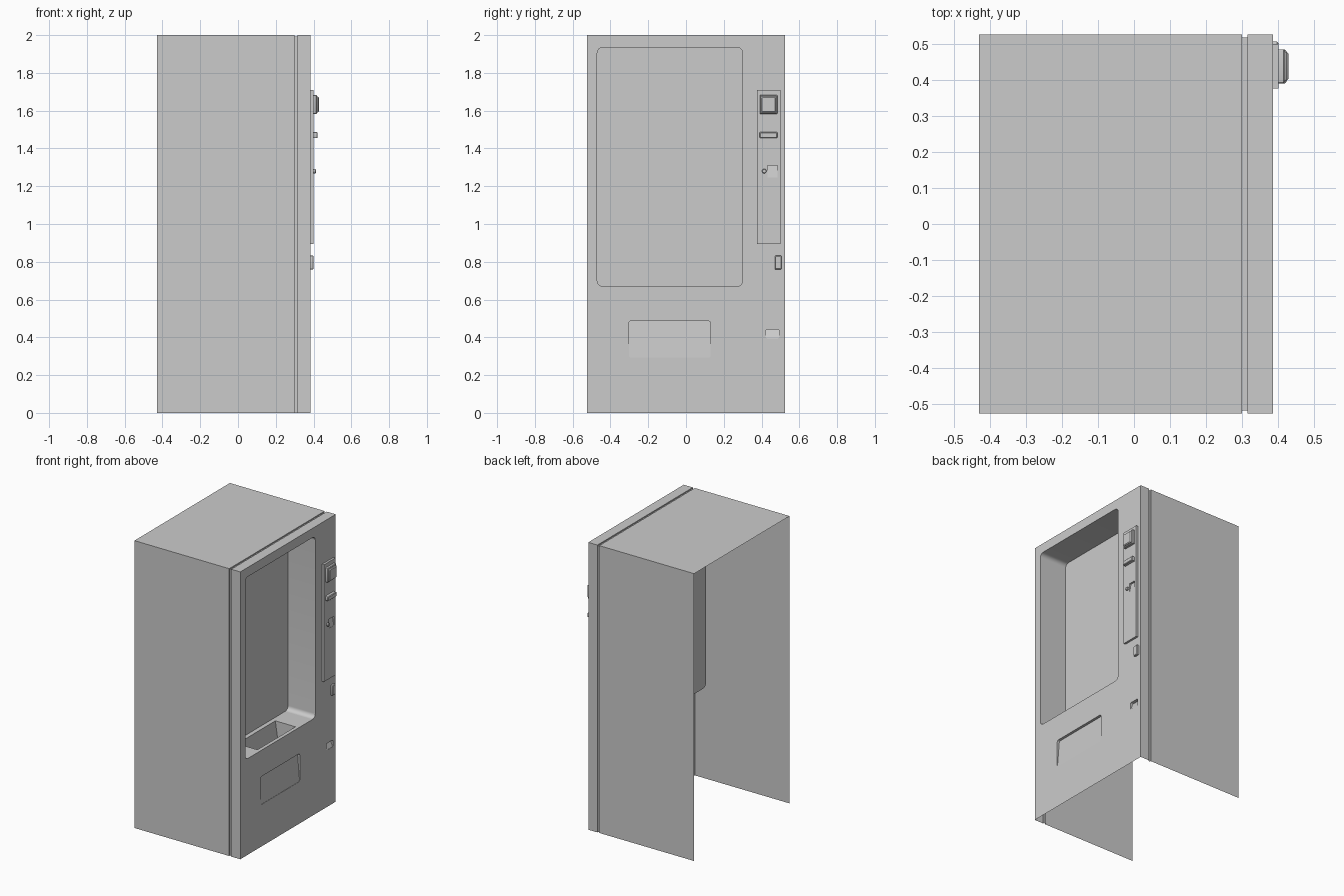
import bpy, bmesh, math
from mathutils import Vector

if "Cube" in bpy.data.objects:
    bpy.data.objects.remove(bpy.data.objects["Cube"])

FX = 0.385          # x of the door face
PX = 0.40           # x of the control panel face


def finish(name, bm, smooth=False):
    me = bpy.data.meshes.new(name)
    bm.to_mesh(me)
    bm.free()
    ob = bpy.data.objects.new(name, me)
    bpy.context.collection.objects.link(ob)
    if smooth:
        bpy.ops.object.select_all(action='DESELECT')
        ob.select_set(True)
        bpy.context.view_layer.objects.active = ob
        bpy.ops.object.shade_smooth_by_angle(angle=math.radians(35))
    return ob


def rounded(y0, y1, z0, z1, r=0.0, n=8):
    """Outline in the y-z plane, starting at the lower left corner."""
    if r == 0:
        return [(y0, z0), (y1, z0), (y1, z1), (y0, z1)]
    pts = []
    corners = [(y0 + r, z0 + r, 180), (y1 - r, z0 + r, 270),
               (y1 - r, z1 - r, 0), (y0 + r, z1 - r, 90)]
    for cy, cz, a in corners:
        for i in range(n + 1):
            t = math.radians(a + 90 * i / n)
            pts.append((cy + r * math.cos(t), cz + r * math.sin(t)))
    return pts


def at(pts, x):
    """Place an outline at depth x, which may be a function of z."""
    return [(x(z) if callable(x) else x, y, z) for y, z in pts]


def sheet(name, loops, normal):
    """Flat sheet: first loop is the border, the others are holes."""
    bm = bmesh.new()
    edges = []
    for loop in loops:
        vs = [bm.verts.new(p) for p in loop]
        edges += [bm.edges.new((vs[i - 1], vs[i])) for i in range(len(vs))]
    n = Vector(normal)
    bmesh.ops.triangle_fill(bm, use_beauty=True, edges=edges, normal=n)
    bm.normal_update()
    for f in bm.faces:
        if f.normal.dot(n) < 0:
            f.normal_flip()
    return finish(name, bm)


def loft(name, loops, cap=True, inward=False, closed=True, skip=(), smooth=True):
    """Skin between loops; inward makes the faces look at the middle."""
    bm = bmesh.new()
    rows = [[bm.verts.new(p) for p in l] for l in loops]
    n = len(rows[0])
    for a, b in zip(rows, rows[1:]):
        for i in range(n if closed else n - 1):
            if i not in skip:
                j = (i + 1) % n
                bm.faces.new((a[i], a[j], b[j], b[i]))
    if cap:
        bm.faces.new(rows[-1])
    bm.normal_update()
    mid = sum((v.co for v in bm.verts), Vector()) / len(bm.verts)
    for f in bm.faces:
        toward = (mid - f.calc_center_median()).dot(f.normal) > 0
        if closed and toward != inward:
            f.normal_flip()
    if not closed:
        bmesh.ops.recalc_face_normals(bm, faces=bm.faces)
        top = max(bm.faces, key=lambda f: f.calc_center_median().z)
        if top.normal.z < 0:
            bmesh.ops.reverse_faces(bm, faces=bm.faces)
    return finish(name, bm, smooth)


def block(name, y0, y1, z0, z1, x0, x1, r=0.004, ch=0.004):
    """Raised block on the front with rounded corners and a chamfered face."""
    base = rounded(y0, y1, z0, z1, r, 3)
    face = rounded(y0 + ch, y1 - ch, z0 + ch, z1 - ch, r, 3)
    return loft(name, [at(base, x0), at(base, x1 - ch), at(face, x1)])


# cabinet shell: sides and roof, with the door seam; open back and bottom
profile = [(-0.43, 0), (0.30, 0), (0.30, 0.008), (0.315, 0.008), (0.315, 0), (FX, 0)]
loft("cabinet_shell",
     [[(x, -0.525 + d, 0), (x, -0.525 + d, 2 - d), (x, 0.525 - d, 2 - d), (x, 0.525 - d, 0)]
      for x, d in profile], cap=False, closed=False, smooth=False)

# door face with the window, delivery and change openings
window = rounded(-0.47, 0.30, 0.67, 1.935, 0.03)
delivery = rounded(-0.303, 0.13, 0.292, 0.487, 0.014, 4)
change = rounded(0.422, 0.494, 0.395, 0.442, 0.008, 4)
sheet("door_face", [at(rounded(-0.525, 0.525, 0, 2), FX)] +
      [at(o, FX) for o in (window, delivery, change)], (1, 0, 0))

# display recess, its floor and the drop chute
BACK = 0.175
loft("display_recess", [at(window, FX), at(window, BACK)], inward=True, skip=(8,))
ya, yb = -0.44, 0.27
cy0, cy1, cx0, cx1 = -0.30, 0.118, 0.205, 0.36
chute_top = [(cx0, cy0, 0.67), (cx1, cy0, 0.67), (cx1, cy1, 0.67), (cx0, cy1, 0.67)]
sheet("display_floor", [[(BACK, ya, 0.67), (FX, ya, 0.67), (FX, yb, 0.67), (BACK, yb, 0.67)],
                        chute_top], (0, 0, 1))
chute_low = [(x if x == cx1 else 0.26, y, 0.30) for x, y, z in chute_top]
loft("drop_chute", [chute_top, chute_low], inward=True, smooth=False)

# tilted flaps set into the door
loft("delivery_flap", [at(delivery, FX),
                       at(delivery, lambda z: FX - 0.002 - 0.016 * (z - 0.292) / 0.195)],
     inward=True)
loft("change_cup", [at(change, FX),
                    at(change, lambda z: FX - 0.002 - 0.02 * (z - 0.395) / 0.047)],
     inward=True)

# control panel with the coin return pocket
panel = rounded(0.375, 0.499, 0.895, 1.71)
pocket = rounded(0.432, 0.484, 1.247, 1.31)
loft("panel_sides", [at(panel, FX), at(panel, PX)], cap=False, smooth=False)
sheet("panel_face", [at(panel, PX), at(pocket, PX)], (1, 0, 0))
loft("coin_pocket", [at(pocket, PX),
                     at(pocket, lambda z: PX - 0.001 - 0.012 * (z - 1.247) / 0.063)],
     inward=True, smooth=False)

# raised fittings
block("bill_acceptor", 0.391, 0.484, 1.583, 1.682, PX, 0.418, 0.003, 0.004)
block("bill_mouth", 0.398, 0.477, 1.59, 1.674, 0.416, 0.428, 0.003, 0.005)
block("card_slot", 0.39, 0.484, 1.455, 1.486, PX, 0.422)
block("door_lock", 0.470, 0.506, 0.76, 0.832, FX, 0.40)

# coin return button
ring = lambda r: [(0.414 + r * math.cos(i * math.pi / 8), 1.28 + r * math.sin(i * math.pi / 8))
                  for i in range(16)]
loft("return_button", [at(ring(0.012), PX), at(ring(0.012), 0.409), at(ring(0.009), 0.412)])
